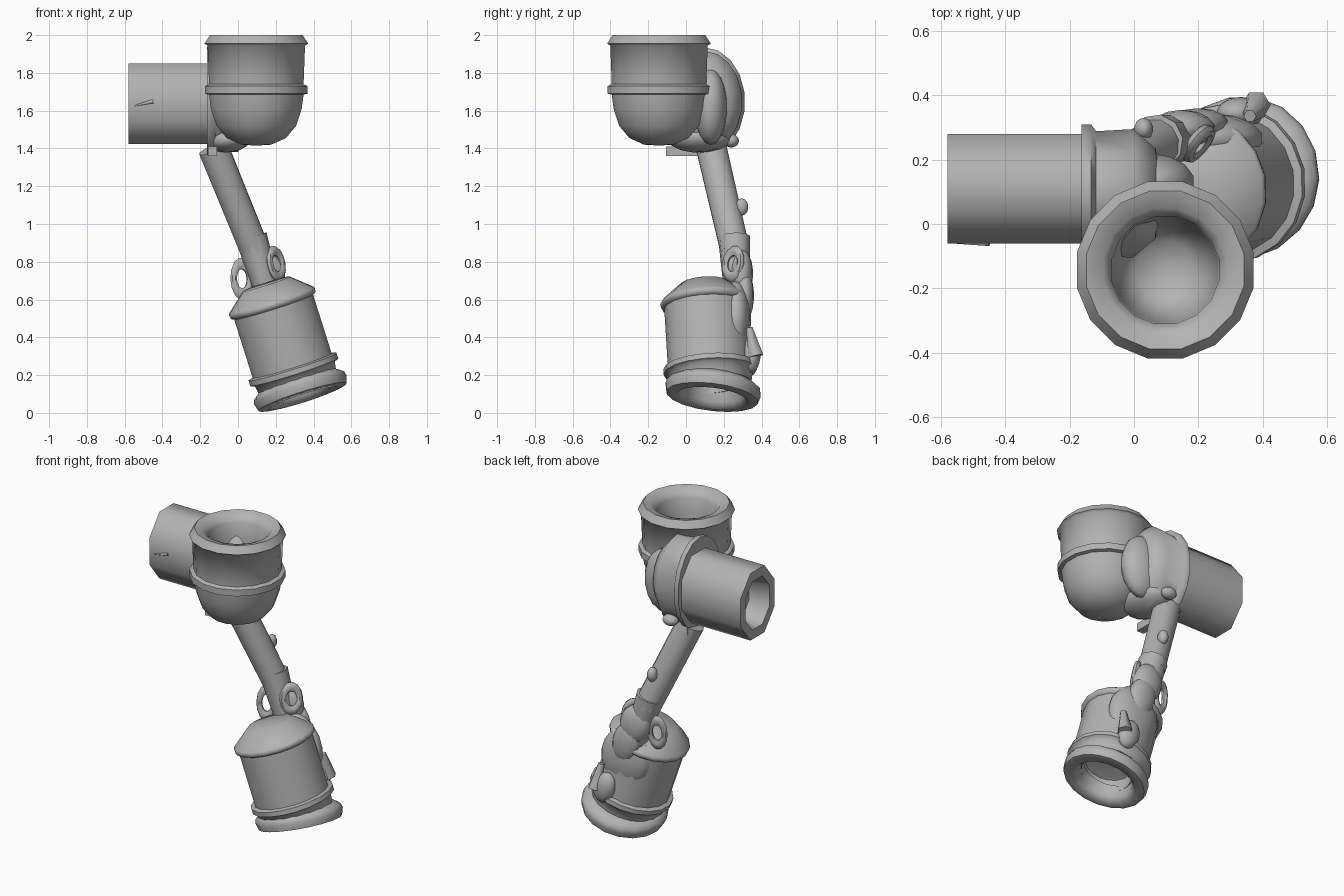
import bpy, bmesh, math
from mathutils import Vector, Matrix

if "Cube" in bpy.data.objects:
    bpy.data.objects.remove(bpy.data.objects["Cube"])

grey = bpy.data.materials.new("plain_grey")
grey.diffuse_color = (0.45, 0.45, 0.45, 1)
grey.use_nodes = True
grey.node_tree.nodes["Principled BSDF"].inputs["Base Color"].default_value = grey.diffuse_color


def finish(name, bm, angle=50):
    bmesh.ops.recalc_face_normals(bm, faces=bm.faces[:])
    me = bpy.data.meshes.new(name)
    bm.to_mesh(me)
    bm.free()
    me.materials.append(grey)
    ob = bpy.data.objects.new(name, me)
    bpy.context.collection.objects.link(ob)
    bpy.ops.object.select_all(action='DESELECT')
    ob.select_set(True)
    bpy.context.view_layer.objects.active = ob
    bpy.ops.object.shade_smooth_by_angle(angle=math.radians(angle))
    return ob


def frame(origin, axis):
    return Matrix.Translation(origin) @ Vector(axis).to_track_quat('Z', 'Y').to_matrix().to_4x4()


def lathe(name, profile, origin, axis, n=18, scale=(1, 1), angle=60):
    """Turn (radius, distance) points around an axis, optionally elliptical."""
    bm = bmesh.new()
    m = frame(origin, axis)
    rings = []
    for r, t in profile:
        if r == 0:
            rings.append([bm.verts.new(m @ Vector((0, 0, t)))])
            continue
        ring = []
        for i in range(n):
            a = 2 * math.pi * (i + 0.5) / n
            ring.append(bm.verts.new(m @ Vector((r * scale[0] * math.cos(a),
                                                 r * scale[1] * math.sin(a), t))))
        rings.append(ring)
    for p, q in zip(rings, rings[1:]):
        for i in range(n):
            j = (i + 1) % n
            if len(p) == 1:
                bm.faces.new((p[0], q[i], q[j]))
            elif len(q) == 1:
                bm.faces.new((p[i], p[j], q[0]))
            else:
                bm.faces.new((p[i], p[j], q[j], q[i]))
    return finish(name, bm, angle)


def rod(name, a, b, r1, r2, n=10):
    d = Vector(b) - Vector(a)
    return lathe(name, [(0, 0), (r1, 0), (r2, d.length), (0, d.length)], a, d, n)


def lump(name, centre, scale, lean=0):
    """Ellipsoid sized along x, y, z, then leaned in the front plane."""
    bm = bmesh.new()
    m = Matrix.Translation(centre) @ Matrix.Rotation(math.radians(lean), 4, 'Y')
    bmesh.ops.create_uvsphere(bm, u_segments=14, v_segments=9, radius=1,
                              matrix=m @ Matrix.Diagonal((*scale, 1)))
    return finish(name, bm)


def ring(name, centre, axis, major, minor, stretch=1):
    bm = bmesh.new()
    m = frame(centre, axis)
    n, k = 14, 7
    v = [[bm.verts.new(m @ Vector((
        (major + minor * math.cos(b * 2 * math.pi / k)) * math.cos(a * 2 * math.pi / n),
        stretch * (major + minor * math.cos(b * 2 * math.pi / k)) * math.sin(a * 2 * math.pi / n),
        minor * math.sin(b * 2 * math.pi / k)))) for b in range(k)] for a in range(n)]
    for a in range(n):
        for b in range(k):
            bm.faces.new((v[a][b], v[(a + 1) % n][b],
                          v[(a + 1) % n][(b + 1) % k], v[a][(b + 1) % k]))
    return finish(name, bm)


# upper cup: hollow, rolled rim, collar and round bottom
lathe("upper_cup", [(0, 1.6), (0.09, 1.61), (0.14, 1.68), (0.165, 1.85), (0.17, 1.95),
                    (0.195, 1.985), (0.25, 2.0), (0.28, 1.955), (0.263, 1.945), (0.255, 1.74),
                    (0.277, 1.73), (0.277, 1.69), (0.255, 1.685), (0.245, 1.61),
                    (0.215, 1.52), (0.16, 1.455), (0.08, 1.42), (0, 1.415)],
      (0.097, -0.143, 0), (0, 0, 1), 16)

# eight-sided side barrel, hollow at the outer end
c8 = 1 / math.cos(math.pi / 8)
lathe("side_barrel", [(0, 0.0), (c8, 0.0), (c8, 0.43), (0.72 * c8, 0.43),
                      (0.6 * c8, 0.3), (0, 0.3)],
      (-0.15, 0.11, 1.637), (-1, 0, 0), 8, (0.17, 0.213), 58)
rod("barrel_sliver", (-0.55, -0.058, 1.625), (-0.45, -0.058, 1.65), 0.004, 0.012, 6)

# flange and elbow joining barrel to cup
lathe("elbow_flange", [(0, 0), (1, 0), (1, 0.03), (0.9, 0.045), (0.93, 0.16),
                       (0.65, 0.23), (0, 0.26)],
      (-0.163, 0.095, 1.648), (1, 0, 0), 18, (0.218, 0.288))
lump("elbow_bridge", (0.05, 0.13, 1.62), (0.14, 0.09, 0.2))
lump("elbow_underside", (-0.04, 0.07, 1.45), (0.12, 0.17, 0.07), -10)
bm = bmesh.new()
bmesh.ops.create_cube(bm, size=1, matrix=Matrix.Translation((-0.135, 0.055, 1.385))
                      @ Matrix.Diagonal((0.05, 0.32, 0.05, 1)))
finish("flange_foot", bm)
lump("flange_knob", (-0.06, 0.24, 1.44), (0.05, 0.04, 0.035))

# slanted arm
rod("arm", (-0.13, 0.135, 1.4), (0.09, 0.26, 0.86), 0.083, 0.08, 12)
lump("arm_bump", (0.03, 0.295, 1.09), (0.03, 0.035, 0.045))

# knuckle with side loops
rod("knuckle", (0.07, 0.255, 0.93), (0.17, 0.27, 0.6), 0.086, 0.065, 10)
ring("left_loop", (0.02, 0.26, 0.71), (0.3, -1, 0.1), 0.045, 0.018, 1.8)
ring("right_loop", (0.2, 0.25, 0.79), (0.75, -0.6, 0.2), 0.05, 0.02, 1.4)
lump("knuckle_back", (0.15, 0.295, 0.74), (0.1, 0.06, 0.13), -18)

# lower canister: sloped cap and collar
lathe("lower_canister", [(0, -0.1), (0.13, -0.1), (0.235, -0.01), (0.242, 0), (0.238, 0.02),
                         (0.222, 0.028), (0.222, 0.355), (0.247, 0.362), (0.248, 0.39),
                         (0.225, 0.4), (0.215, 0.46), (0.15, 0.46), (0.14, 0.38), (0, 0.36)],
      (0.18, 0.105, 0.588), (0.155, 0.03, -0.49))

# open ring at the foot, tipped slightly backward
lathe("foot_ring", [(0.15, -0.06), (0.215, -0.06), (0.25, -0.035), (0.256, -0.01),
                    (0.245, 0.03), (0.19, 0.037), (0.165, 0.005), (0.15, -0.06)],
      (0.333, 0.142, 0.112), (0.155, -0.06, -0.49))

# rough clasp on the back of the canister
lump("clasp_plate", (0.23, 0.265, 0.5), (0.17, 0.08, 0.2), -18)
lump("clasp_strap", (0.2, 0.31, 0.62), (0.09, 0.05, 0.14), -18)
lump("clasp_end", (0.33, 0.345, 0.31), (0.07, 0.05, 0.1), -18)
rod("clasp_pin", (0.38, 0.37, 0.3), (0.36, 0.335, 0.45), 0.045, 0.02, 6)
